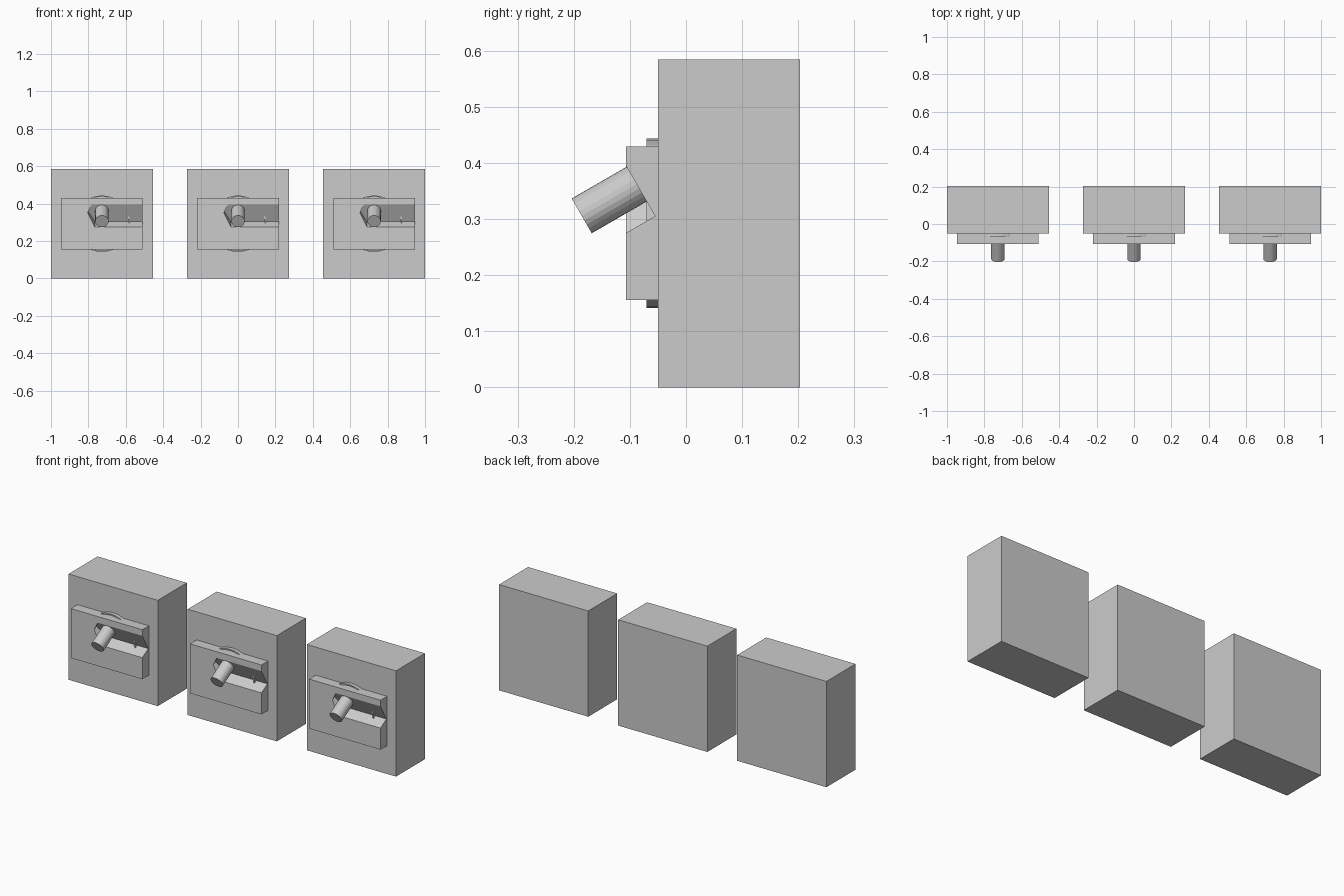
import bpy, bmesh, math
from mathutils import Matrix, Vector

cube = bpy.data.objects.get("Cube")
if cube:
    bpy.data.objects.remove(cube, do_unlink=True)

grey = bpy.data.materials.new("plain grey")
grey.use_nodes = True
grey.diffuse_color = (0.6, 0.6, 0.6, 1)
grey.node_tree.nodes["Principled BSDF"].inputs["Base Color"].default_value = (0.6, 0.6, 0.6, 1)

SPACING = 0.7275
MID_Z = 0.2925
WALL_Y = -0.05          # front of the housing
PLATE_Y = -0.107        # front of the cover plate
TILT = Matrix.Rotation(math.radians(120), 4, 'X')   # lever axis: forward and down
PIVOT = Vector((0, -0.088, 0.362))                  # foot of the lever


def finish(bm, name):
    bmesh.ops.recalc_face_normals(bm, faces=bm.faces)
    mesh = bpy.data.meshes.new(name)
    bm.to_mesh(mesh)
    bm.free()
    mesh.materials.append(grey)
    obj = bpy.data.objects.new(name, mesh)
    bpy.context.collection.objects.link(obj)
    return obj


def box(name, x, y0, y1, z0, z1, half):
    bm = bmesh.new()
    bmesh.ops.create_cube(bm, size=1)
    bmesh.ops.scale(bm, vec=(2 * half, y1 - y0, z1 - z0), verts=bm.verts)
    bmesh.ops.translate(bm, vec=(x, (y0 + y1) / 2, (z0 + z1) / 2), verts=bm.verts)
    return finish(bm, name)


def prism(name, outline, depth, matrix):
    bm = bmesh.new()
    face = bm.faces.new([bm.verts.new((px, py, 0)) for px, py in outline])
    ext = bmesh.ops.extrude_face_region(bm, geom=[face])
    top = [v for v in ext["geom"] if isinstance(v, bmesh.types.BMVert)]
    bmesh.ops.translate(bm, vec=(0, 0, depth), verts=top)
    bm.transform(matrix)
    return finish(bm, name)


def circle(radius, sides):
    return [(radius * math.cos(math.tau * i / sides), radius * math.sin(math.tau * i / sides))
            for i in range(sides)]


def ring(name, x, outer, inner, sides):
    bm = bmesh.new()
    loops = []
    for r, y in ((outer, WALL_Y), (outer, -0.07), (inner, -0.07), (inner, WALL_Y)):
        loops.append([bm.verts.new((x + px, y, MID_Z + pz)) for px, pz in circle(r, sides)])
    for k in range(4):
        a, b = loops[k], loops[(k + 1) % 4]
        for i in range(sides):
            j = (i + 1) % sides
            bm.faces.new((a[i], a[j], b[j], b[i]))
    return finish(bm, name)


# Slot outline: half-hexagon end on one side, open on the other
R = 0.076
W = R * math.sqrt(3) / 2
SLOT = [(0.4, W), (-R / 2, W), (-R, 0), (-R / 2, -W), (0.4, -W)]

for label, x in (("right", -SPACING), ("middle", 0), ("left", SPACING)):
    box(f"{label}_housing", x, WALL_Y, 0.203, 0, 0.584, 0.2725)
    ring(f"{label}_ring", x, 0.151, 0.144, 32)

    # Cover plate with the tilted slot cut out
    plate = box(f"{label}_cover_plate", x, PLATE_Y, WALL_Y, 0.156, 0.429, 0.218)
    place = Matrix.Translation(PIVOT + Vector((x, 0, 0))) @ TILT
    cutter = prism(f"{label}_slot_cutter", SLOT, 0.3, place)
    cut = plate.modifiers.new("slot", 'BOOLEAN')
    cut.operation = 'DIFFERENCE'
    cut.solver = 'EXACT'
    cut.object = cutter
    bpy.context.view_layer.objects.active = plate
    bpy.ops.object.modifier_apply(modifier=cut.name)
    bpy.data.objects.remove(cutter, do_unlink=True)

    # Lever standing on the slot floor
    prism(f"{label}_lever", circle(0.0358, 24), 0.113, place)
